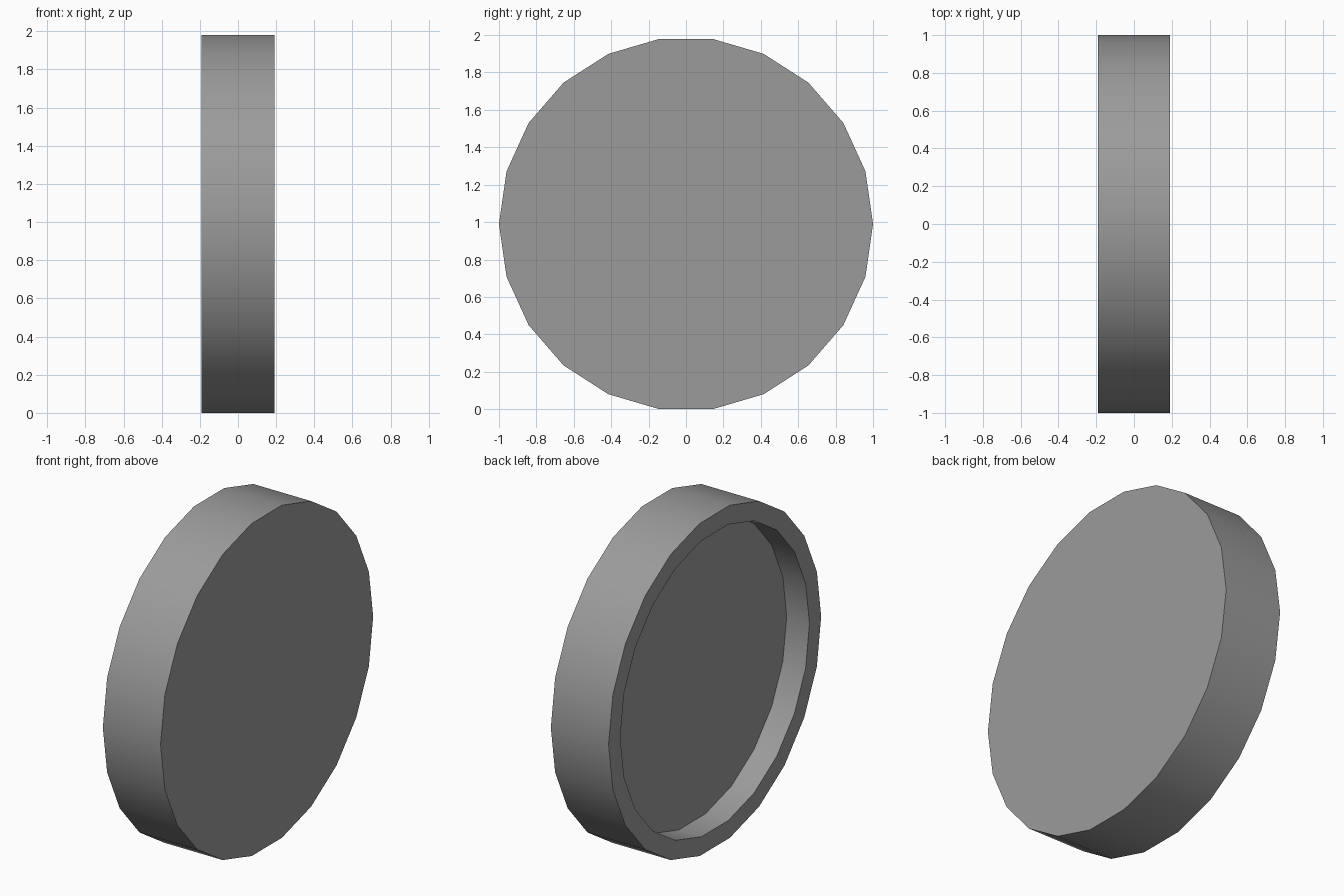
import bpy, bmesh, math

if "Cube" in bpy.data.objects:
    bpy.data.objects.remove(bpy.data.objects["Cube"])

SIDES = 22
HALF = 0.19
RADIUS = 1.0
INNER = 0.89
DEPTH = 0.15
CENTRE_Z = RADIUS * math.cos(math.pi / SIDES)

bm = bmesh.new()


def ring(x, r):
    # ring around the x axis with a corner on the y axis
    steps = [2 * math.pi * i / SIDES for i in range(SIDES)]
    return [bm.verts.new((x, r * math.cos(a), r * math.sin(a))) for a in steps]


# Profile: solid face, outer wall, rim, recess wall, recess floor
profile = [(HALF, RADIUS), (-HALF, RADIUS), (-HALF, INNER), (-HALF + DEPTH, INNER)]
rings = [ring(x, r) for x, r in profile]
for a, b in zip(rings, rings[1:]):
    for i in range(SIDES):
        j = (i + 1) % SIDES
        bm.faces.new((a[i], a[j], b[j], b[i]))
bm.faces.new(rings[0])
bm.faces.new(rings[-1])
bmesh.ops.recalc_face_normals(bm, faces=bm.faces[:])

mesh = bpy.data.meshes.new("round_cap")
bm.to_mesh(mesh)
bm.free()
cap = bpy.data.objects.new("round_cap", mesh)
cap.location.z = CENTRE_Z
bpy.context.collection.objects.link(cap)

# Dark grey surface
grey = bpy.data.materials.new("dark_grey")
grey.diffuse_color = (0.33, 0.33, 0.33, 1.0)
grey.use_nodes = True
grey.node_tree.nodes["Principled BSDF"].inputs["Base Color"].default_value = grey.diffuse_color
mesh.materials.append(grey)

# Smooth walls, sharp edges
bpy.context.view_layer.objects.active = cap
cap.select_set(True)
bpy.ops.object.shade_smooth_by_angle(angle=math.radians(30))
